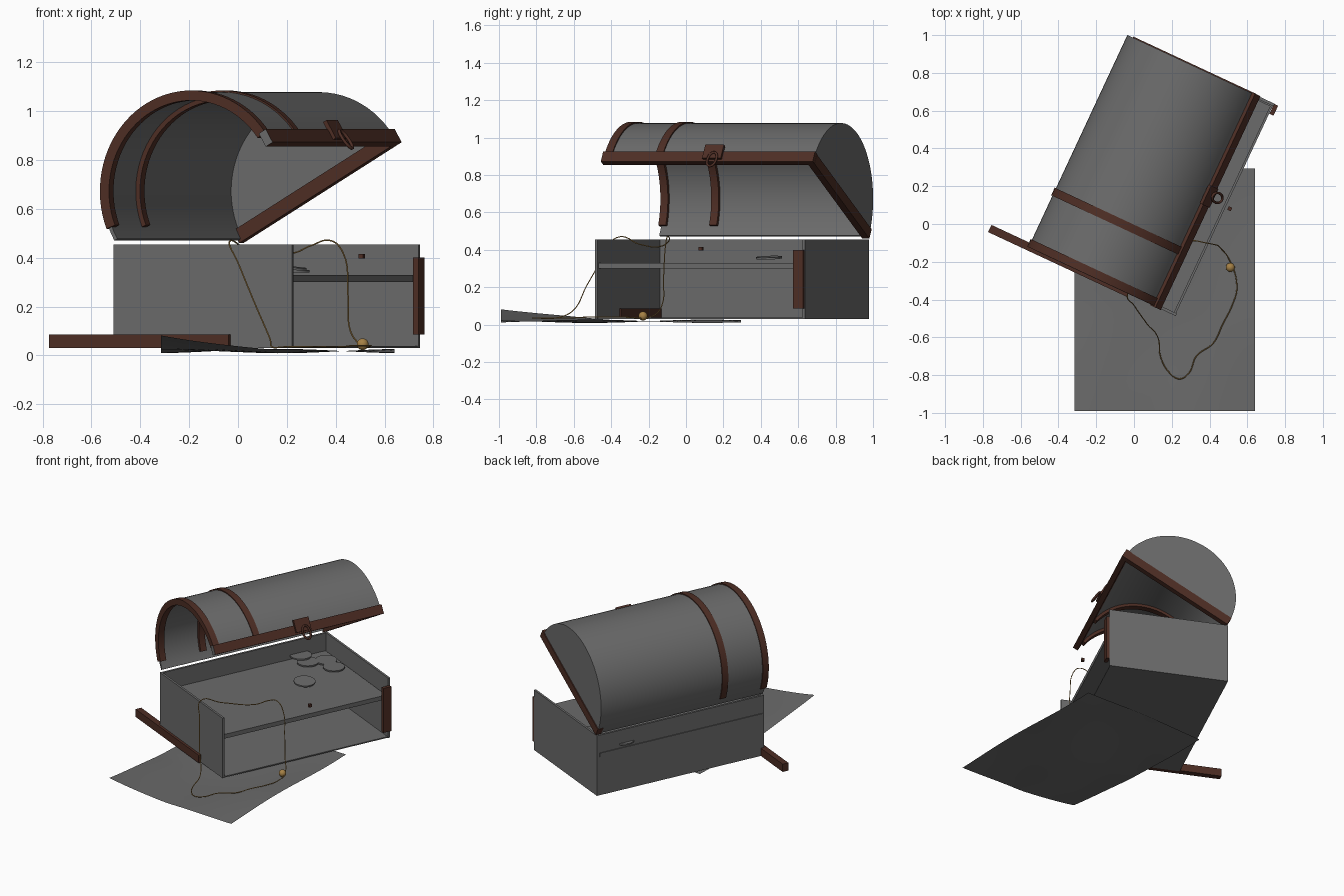
import bpy
import bmesh
from math import sin, cos, pi, radians
from mathutils import Matrix, Vector

if "Cube" in bpy.data.objects:
    bpy.data.objects.remove(bpy.data.objects["Cube"], do_unlink=True)


def material(name, rgb):
    m = bpy.data.materials.new(name)
    m.use_nodes = True
    m.diffuse_color = (*rgb, 1)
    m.node_tree.nodes["Principled BSDF"].inputs["Base Color"].default_value = (*rgb, 1)
    return m


GREY = material("plain grey", (0.147, 0.147, 0.147))
BROWN = material("dark brown", (0.076, 0.027, 0.018))
GOLD = material("old gold", (0.38, 0.22, 0.06))

# Frames: the turned chest, and the lid swung open on its back edge
CHEST = Matrix.Translation((0.1175, 0.245, 0)) @ Matrix.Rotation(radians(-25), 4, 'Z')
LID = CHEST @ Matrix.Translation((-0.4035, 0, 0.47)) @ Matrix.Rotation(radians(-30), 4, 'Y')
W, L, R = 0.4035, 0.62, 0.405


def finish(name, bm, mat, frame=Matrix(), smooth=False):
    bmesh.ops.recalc_face_normals(bm, faces=bm.faces)
    mesh = bpy.data.meshes.new(name)
    bm.to_mesh(mesh)
    bm.free()
    mesh.materials.append(mat)
    ob = bpy.data.objects.new(name, mesh)
    ob.matrix_world = frame
    bpy.context.collection.objects.link(ob)
    if smooth:
        bpy.ops.object.select_all(action='DESELECT')
        ob.select_set(True)
        bpy.context.view_layer.objects.active = ob
        bpy.ops.object.shade_smooth_by_angle(angle=radians(35))
    return ob


def prism(name, profile, y0, y1, mat, frame, smooth=False):
    """Extrude an (x, z) profile from y0 to y1."""
    bm = bmesh.new()
    face = bm.faces.new([bm.verts.new((x, y0, z)) for x, z in profile])
    out = bmesh.ops.extrude_face_region(bm, geom=[face])["geom"]
    verts = [v for v in out if isinstance(v, bmesh.types.BMVert)]
    bmesh.ops.translate(bm, verts=verts, vec=(0, y1 - y0, 0))
    return finish(name, bm, mat, frame, smooth)


def block(name, xs, ys, zs, mat, frame):
    return prism(name, [(xs[0], zs[0]), (xs[1], zs[0]), (xs[1], zs[1]), (xs[0], zs[1])],
                 *ys, mat, frame)


def arc(r, a0, a1, n=40):
    angles = [radians(a0 + (a1 - a0) * i / n) for i in range(n + 1)]
    return [(R + r * cos(a), r * sin(a)) for a in angles]


def disc(name, centre, radius, depth, mat, frame, tilt=0):
    bm = bmesh.new()
    bmesh.ops.create_cone(bm, cap_ends=True, segments=24, radius1=radius,
                          radius2=radius, depth=depth,
                          matrix=Matrix.Translation(centre) @ Matrix.Rotation(tilt, 4, 'Y'))
    return finish(name, bm, mat, frame, True)


def tube(name, points, radius, mat, frame=Matrix(), cyclic=False):
    cu = bpy.data.curves.new(name, 'CURVE')
    cu.dimensions = '3D'
    cu.bevel_depth = radius
    cu.bevel_resolution = 1
    cu.resolution_u = 6
    sp = cu.splines.new('BEZIER')
    sp.bezier_points.add(len(points) - 1)
    for bp, p in zip(sp.bezier_points, points):
        bp.co = p
        bp.handle_left_type = bp.handle_right_type = 'AUTO'
    sp.use_cyclic_u = cyclic
    cu.materials.append(mat)
    ob = bpy.data.objects.new(name, cu)
    ob.matrix_world = frame
    bpy.context.collection.objects.link(ob)


# Chest body, open at the front
T = 0.015
LOW, TOP = 0.03, 0.455
block("right_end_panel", (-W, W), (-L, -L + T), (LOW, TOP), GREY, CHEST)
block("left_end_panel", (-W, W), (L - T, L), (LOW, TOP), GREY, CHEST)
block("back_panel", (-W, T - W), (T - L, L - T), (LOW, TOP), GREY, CHEST)
block("floor_panel", (T - W, W - 0.005), (T - L, L - T), (LOW, LOW + 0.008), GREY, CHEST)
block("shelf", (-W - 0.006, W - 0.015), (-0.606, 0.6), (0.3, 0.33), GREY, CHEST)

# Loose trim and hardware
block("corner_post", (0.4, 0.424), (0.56, 0.618), (0.085, 0.4), BROWN, CHEST)
block("fallen_plank", (-0.685, 0.125), (-0.637, -0.595), (LOW, 0.085), BROWN, CHEST)
block("lock_stud", (0.412, 0.432), (0.006, 0.026), (0.396, 0.416), BROWN, CHEST)

# Coins on the shelf
coins = [(0.0, 0.22, 0.358), (-0.36, 0.4, 0.356), (-0.27, 0.4, 0.345),
         (-0.233, 0.515, 0.345), (-0.12, 0.507, 0.345)]
for i, c in enumerate(coins):
    disc("coin_%d" % (i + 1), c, 0.07, 0.01, GREY, CHEST, 0.08 if i == 0 else 0)

# Barrel lid, closed at the left end
prism("lid_shell", arc(R, 0, 180) + arc(R - T, 180, 0), -0.61, L - T, GREY, LID, True)
prism("lid_end_panel", arc(R, 0, 180), L - T, L, GREY, LID, True)
for name, q in (("lid_end_band", -0.597), ("lid_middle_band", -0.297)):
    prism(name, arc(R + 0.007, 6, 172) + arc(R - 0.034, 172, 6),
          q - 0.022, q + 0.022, BROWN, LID, True)
front = block("lid_front_rail", (0.79, 0.826), (-0.625, 0.625), (-0.012, 0.05), BROWN, LID)
front.data.materials.append(GREY)
for f in front.data.polygons:
    if f.normal.y < -0.9:
        f.material_index = 1
block("lid_end_rail", (0, 0.8), (0.585, 0.626), (-0.012, 0.046), BROWN, LID)

# Hasp and its hanging loop
block("hasp_plate", (0.822, 0.84), (-0.025, 0.085), (0.0, 0.085), BROWN, LID)
loop = [(0.85 + 0.005 * cos(a), 0.04 + 0.026 * sin(a), -0.012 - 0.045 * cos(a))
        for a in [2 * pi * i / 10 for i in range(10)]]
tube("hasp_loop", loop, 0.007, BROWN, LID, True)

# Wavy cloth under the chest, with one corner curled up
bm = bmesh.new()
N = 24
grid = []
for j in range(N + 1):
    row = []
    for i in range(N + 1):
        x = -0.315 + 0.955 * i / N
        y = -0.99 + 1.285 * j / N
        u = min(1, max(0, (0.15 - x) / 0.465))
        v = min(1, max(0, (-0.4 - y) / 0.59))
        z = 0.018 + 0.009 * sin(5 * y + 1) * cos(6 * x - 1) + 0.07 * (u * v) ** 1.3
        row.append(bm.verts.new((x, y, z)))
    grid.append(row)
for j in range(N):
    for i in range(N):
        bm.faces.new((grid[j][i], grid[j][i + 1], grid[j + 1][i + 1], grid[j + 1][i]))
finish("cloth", bm, GREY, smooth=True)

# Necklace draped over the end panel, with its bead
chain = [(0.23, -0.13, 0.42), (0.3, -0.09, 0.45), (0.38, -0.1, 0.47), (0.43, -0.11, 0.42),
         (0.45, -0.12, 0.25), (0.46, -0.13, 0.1), (0.5, -0.18, 0.045),
         (0.545, -0.33, 0.04), (0.52, -0.43, 0.04), (0.47, -0.53, 0.04),
         (0.42, -0.63, 0.035), (0.33, -0.7, 0.035), (0.29, -0.79, 0.035),
         (0.24, -0.82, 0.035), (0.19, -0.79, 0.035), (0.14, -0.7, 0.035),
         (0.13, -0.61, 0.07), (0.07, -0.53, 0.21), (0, -0.43, 0.38),
         (-0.035, -0.37, 0.466), (0.05, -0.25, 0.43)]
tube("necklace_cord", chain, 0.003, GOLD, cyclic=True)
bm = bmesh.new()
bmesh.ops.create_uvsphere(bm, u_segments=20, v_segments=12, radius=0.024,
                          matrix=Matrix.Translation((0.51, -0.23, 0.046)))
finish("necklace_bead", bm, GOLD, smooth=True)
